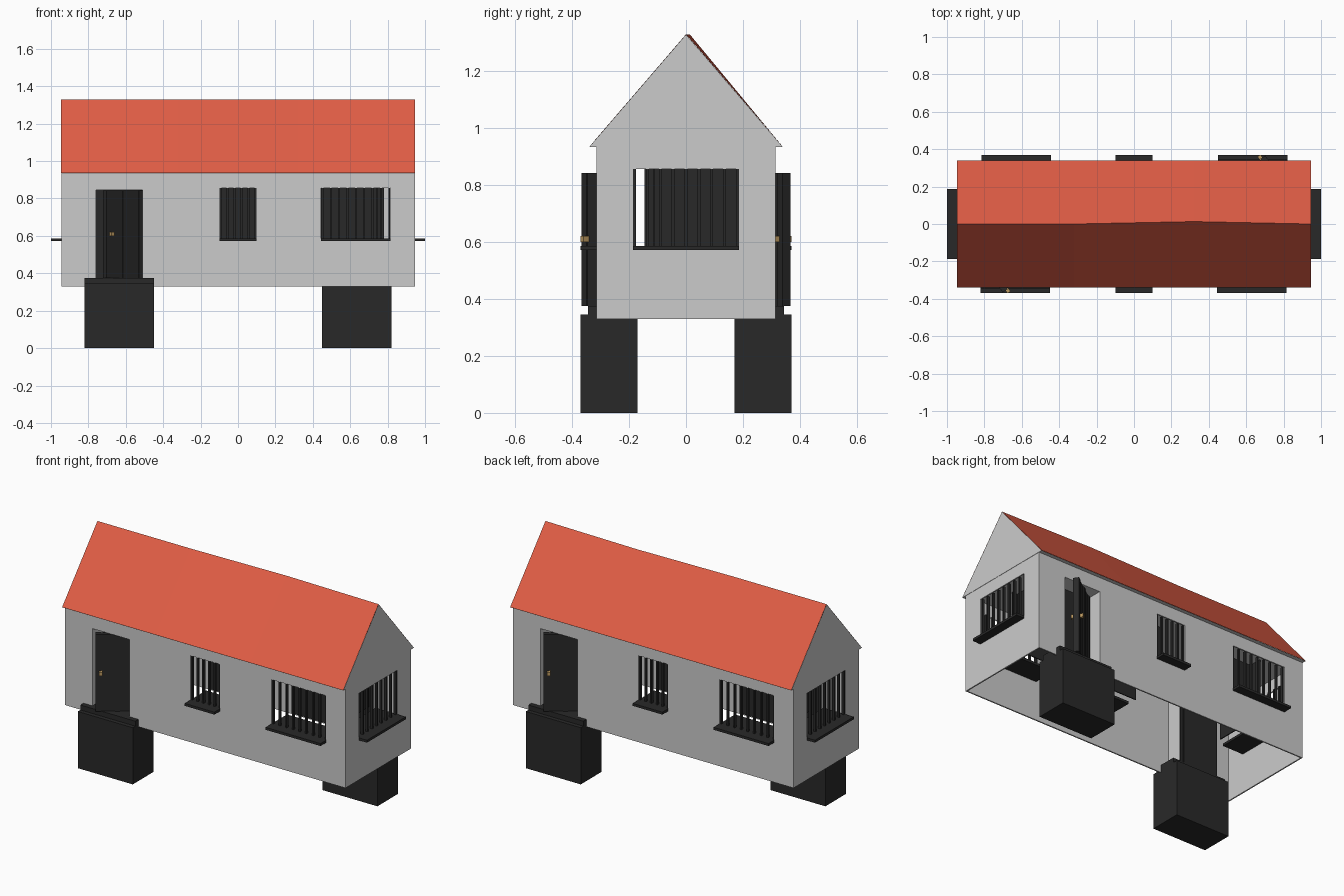
import bpy, bmesh, math
from mathutils import Matrix, Vector

if "Cube" in bpy.data.objects:
    bpy.data.objects.remove(bpy.data.objects["Cube"])


def material(name, rgb):
    m = bpy.data.materials.new(name)
    m.diffuse_color = (*rgb, 1)
    m.use_nodes = True
    m.node_tree.nodes["Principled BSDF"].inputs["Base Color"].default_value = m.diffuse_color
    return m


RED = material("roof_red", (0.75, 0.11, 0.06))
DARK = material("dark", (0.022, 0.022, 0.022))
BRASS = material("brass", (0.5, 0.32, 0.12))


def new_object(name, bm, mat=None, turn=0):
    bmesh.ops.transform(bm, matrix=Matrix.Rotation(turn, 4, 'Z'), verts=bm.verts)
    me = bpy.data.meshes.new(name)
    bm.to_mesh(me)
    bm.free()
    ob = bpy.data.objects.new(name, me)
    bpy.context.collection.objects.link(ob)
    if mat:
        me.materials.append(mat)
    return ob


def add_box(bm, x0, x1, y0, y1, z0, z1):
    mx = Matrix.Translation(((x0 + x1) / 2, (y0 + y1) / 2, (z0 + z1) / 2))
    mx = mx @ Matrix.Diagonal((x1 - x0, y1 - y0, z1 - z0, 1))
    return bmesh.ops.create_cube(bm, size=1, matrix=mx)["verts"]


def box(name, dims, mat=None, turn=0):
    bm = bmesh.new()
    add_box(bm, *dims)
    return new_object(name, bm, mat, turn)


def wall(name, half, y, openings, turn):
    """Thin wall facing -y with rectangular openings (x0, x1, z0, z1)."""
    xs = sorted({-half, half, *[v for o in openings for v in o[:2]]})
    zs = sorted({0.33, 0.94, *[v for o in openings for v in o[2:]]})
    bm = bmesh.new()
    for a, b in zip(xs, xs[1:]):
        for c, d in zip(zs, zs[1:]):
            mx, mz = (a + b) / 2, (c + d) / 2
            if any(o[0] < mx < o[1] and o[2] < mz < o[3] for o in openings):
                continue
            bm.faces.new([bm.verts.new(p) for p in
                          ((a, y, c), (b, y, c), (b, y, d), (a, y, d))])
    bmesh.ops.remove_doubles(bm, verts=bm.verts, dist=1e-4)
    bmesh.ops.dissolve_limit(bm, angle_limit=0.01, verts=bm.verts, edges=bm.edges)
    ob = new_object(name, bm, None, turn)
    s = ob.modifiers.new("thickness", 'SOLIDIFY')
    s.thickness, s.offset = 0.008, -1


def window(name, x0, x1, y, bars, turn, p0, p1):
    """Sill, vertical bars and a dark inner panel, for a wall facing -y."""
    box(name + "_sill", (x0, x1, y - 0.055, y + 0.15, 0.572, 0.587), DARK, turn)
    bm = bmesh.new()
    for i in range(bars):
        x = x0 + 0.006 + (x1 - x0 - 0.012) * i / (bars - 1)
        add_box(bm, x - 0.005, x + 0.005, y + 0.005, y + 0.02, 0.587, 0.857)
    new_object(name + "_bars", bm, DARK, turn)
    box(name + "_inner_panel", (p0, p1, y + 0.2, y + 0.206, 0.575, 0.93), DARK, turn)


LOW, HIGH = 0.58, 0.857
# The long sides are the same, turned half way round
for side, turn in (("front", 0), ("back", math.pi)):
    wall(side + "_wall", 0.945, -0.315,
         [(-0.76, -0.51, 0.33, 0.845), (-0.1, 0.1, LOW, HIGH), (0.445, 0.815, LOW, HIGH)], turn)
    window(side + "_small_window", -0.1, 0.1, -0.315, 6, turn, -0.105, 0.105)
    window(side + "_wide_window", 0.445, 0.815, -0.315, 9, turn, 0.44, 0.78)

    # step block and threshold
    bm = bmesh.new()
    add_box(bm, -0.82, -0.45, -0.37, -0.17, 0, 0.345)
    add_box(bm, -0.82, -0.45, -0.345, -0.2, 0.345, 0.375)
    new_object(side + "_step", bm, DARK, turn)

    # door recess
    bm = bmesh.new()
    add_box(bm, -0.766, -0.76, -0.312, -0.21, 0.33, 0.851)
    add_box(bm, -0.51, -0.504, -0.312, -0.21, 0.33, 0.851)
    add_box(bm, -0.76, -0.51, -0.312, -0.21, 0.845, 0.851)
    new_object(side + "_door_recess", bm, None, turn)
    box(side + "_door_backing", (-0.766, -0.504, -0.212, -0.204, 0.33, 0.851), DARK, turn)

    # door standing ajar, with raised vertical strips and a handle
    ajar = Matrix.Translation((-0.515, -0.215, 0)) @ Matrix.Rotation(math.radians(35), 4, 'Z')
    bm = bmesh.new()
    add_box(bm, -0.24, 0, -0.012, 0.012, 0.375, 0.843)
    for x in (-0.24, -0.135, -0.03):
        add_box(bm, x, x + 0.03, -0.017, 0.017, 0.375, 0.843)
    bmesh.ops.transform(bm, matrix=ajar, verts=bm.verts)
    new_object(side + "_door", bm, DARK, turn)
    bm = bmesh.new()
    add_box(bm, -0.222, -0.202, -0.035, 0.035, 0.6, 0.622)
    bmesh.ops.transform(bm, matrix=ajar, verts=bm.verts)
    new_object(side + "_door_handle", bm, BRASS, turn)

# End walls with one window each
for side, turn, p0, p1 in (("right", math.pi / 2, -0.145, 0.195),
                           ("left", -math.pi / 2, -0.195, 0.145)):
    wall(side + "_wall", 0.315, -0.945, [(-0.187, 0.187, LOW, HIGH)], turn)
    window(side + "_window", -0.187, 0.187, -0.945, 9, turn, p0, p1)

# Roof slopes, with a slightly bent ridge
bm = bmesh.new()
rings = []
for x, ridge in ((-0.947, 0), (-0.32, 0), (0.32, 0.013), (0.947, 0)):
    rings.append([bm.verts.new(p) for p in
                  ((x, -0.34, 0.935), (x, ridge, 1.33), (x, 0.34, 0.935))])
for a, b in zip(rings, rings[1:]):
    for i in (0, 1):
        bm.faces.new((a[i], b[i], b[i + 1], a[i + 1]))
new_object("roof", bm, RED)

# Gable ends and eaves underside
bm = bmesh.new()
ends = [[bm.verts.new((x, y, z)) for y, z in ((-0.34, 0.934), (0.34, 0.934), (0, 1.329))]
        for x in (-0.947, 0.947)]
bm.faces.new(ends[0][::-1])
bm.faces.new(ends[1])
bm.faces.new((ends[0][0], ends[0][1], ends[1][1], ends[1][0]))
new_object("gables", bm)
